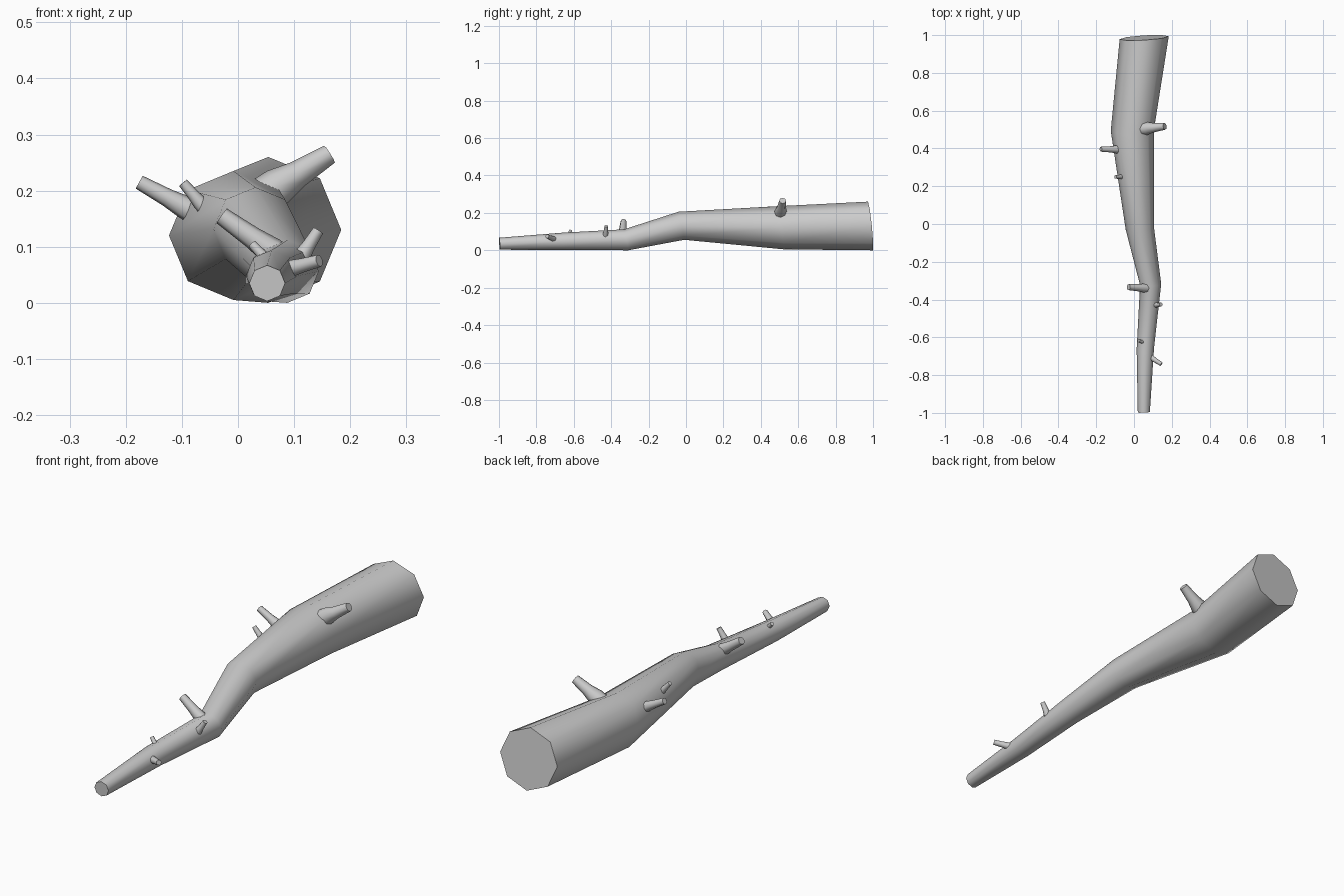
import bpy, bmesh, math
from mathutils import Vector

if "Cube" in bpy.data.objects:
    bpy.data.objects.remove(bpy.data.objects["Cube"])


def loft(name, rings):
    """Skin a list of equal-length point rings and cap both ends."""
    bm = bmesh.new()
    loops = [[bm.verts.new(p) for p in r] for r in rings]
    n = len(loops[0])
    for a, b in zip(loops, loops[1:]):
        for i in range(n):
            j = (i + 1) % n
            bm.faces.new((a[i], a[j], b[j], b[i]))
    bm.faces.new(loops[0])
    bm.faces.new(loops[-1])
    bmesh.ops.recalc_face_normals(bm, faces=bm.faces)
    me = bpy.data.meshes.new(name)
    bm.to_mesh(me)
    bm.free()
    ob = bpy.data.objects.new(name, me)
    bpy.context.collection.objects.link(ob)
    bpy.ops.object.select_all(action='DESELECT')
    bpy.context.view_layer.objects.active = ob
    ob.select_set(True)
    bpy.ops.object.shade_smooth_by_angle(angle=math.radians(60))
    return ob


# Main branch: eight-sided rings (x, y, z, radius, lean)
path = [(0.052, -0.997, 0.035, 0.032, 0.05),
        (0.060, -0.66, 0.048, 0.046, 0.05),
        (0.088, -0.32, 0.056, 0.056, 0.20),
        (0.031, -0.025, 0.131, 0.075, 0.20),
        (-0.008, 0.50, 0.120, 0.115, 0.20),
        (0.054, 0.986, 0.130, 0.130, 0.10)]
rings = []
for x, y, z, r, lean in path:
    ring = []
    for i in range(8):
        a = math.tau * i / 8
        dx, dz = r * math.cos(a), r * math.sin(a)
        ring.append((x + dx, y - lean * dz + 0.06 * dx, z + dz))
    rings.append(ring)
loft("main_branch", rings)

# Twig stubs: base, tip, base radius, tip radius
twigs = [((0.06, 0.505, 0.20), (0.163, 0.517, 0.265), 0.034, 0.018),
         ((-0.085, 0.395, 0.165), (-0.176, 0.396, 0.215), 0.021, 0.013),
         ((-0.065, 0.25, 0.175), (-0.098, 0.249, 0.214), 0.013, 0.009),
         ((0.07, -0.34, 0.085), (-0.029, -0.334, 0.155), 0.025, 0.016),
         ((0.112, -0.43, 0.08), (0.143, -0.426, 0.129), 0.015, 0.010),
         ((0.048, -0.625, 0.08), (0.025, -0.618, 0.105), 0.010, 0.008),
         ((0.09, -0.707, 0.06), (0.145, -0.742, 0.075), 0.015, 0.011)]
for k, (base, tip, rb, rt) in enumerate(twigs):
    b, t = Vector(base), Vector(tip)
    d = (t - b).normalized()
    u = d.cross(Vector((0, 1, 0))).normalized()
    v = d.cross(u)
    rings = []
    # Root sunk into the branch, flare, slim stem, tip
    for f, r in ((-0.25, rb), (0.1, rb), (0.45, rb * 0.4 + rt * 0.6), (1, rt)):
        c = b.lerp(t, f) if f >= 0 else b + (t - b) * f
        rings.append([c + r * (u * math.cos(math.tau * i / 8) + v * math.sin(math.tau * i / 8))
                      for i in range(8)])
    loft("twig_%d" % (k + 1), rings)
